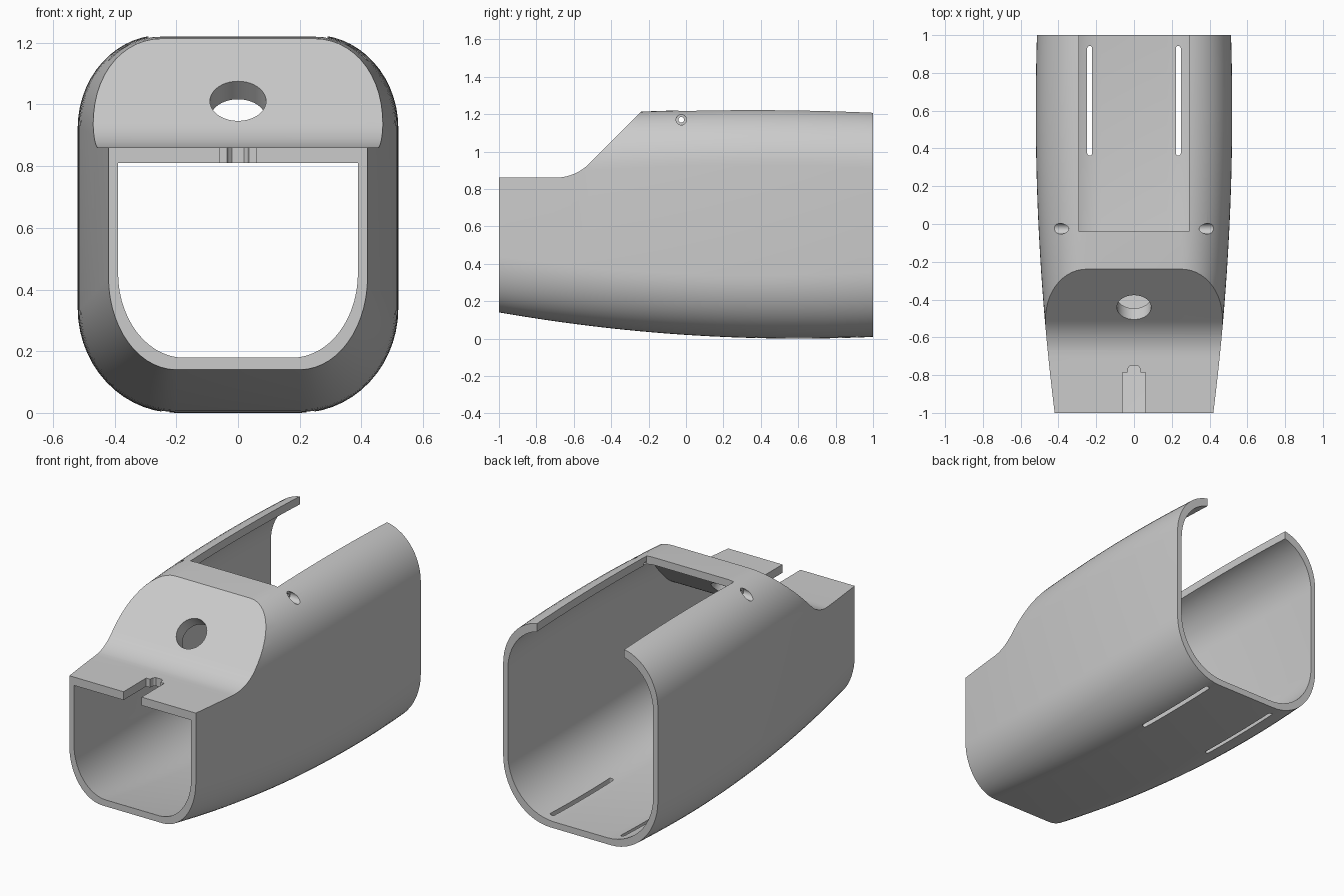
import bpy, bmesh, math
from mathutils import Matrix, Vector

cube = bpy.data.objects.get("Cube")
if cube:
    bpy.data.objects.remove(cube, do_unlink=True)

grey = bpy.data.materials.new("light grey")
grey.use_nodes = True
grey.diffuse_color = (0.6, 0.6, 0.6, 1)
grey.node_tree.nodes["Principled BSDF"].inputs["Base Color"].default_value = (0.6, 0.6, 0.6, 1)


def finish(bm, name):
    bmesh.ops.recalc_face_normals(bm, faces=bm.faces)
    mesh = bpy.data.meshes.new(name)
    bm.to_mesh(mesh)
    bm.free()
    mesh.materials.append(grey)
    obj = bpy.data.objects.new(name, mesh)
    bpy.context.collection.objects.link(obj)
    return obj


def section(y, wall, roof):
    """Rounded outline at depth y, shrunk by the wall thickness."""
    t = (0.6 - y) / 1.6
    w = 0.52 - 0.1 * t * t - wall
    low = 0.14 * t * t + wall * 1.25
    top = 1.225 - 0.012 * ((y - 0.35) / 0.6) ** 2 - roof
    flat_low, flat_top = 0.2 - wall * 0.8, 0.25 - wall * 0.5
    high_low = 0.34 - 0.04 * t - wall * 0.8
    high_top = 0.30 - wall * 0.6
    half = []
    n = 14
    for i in range(n + 1):
        a = math.pi / 2 * i / n
        half.append((flat_low + (w - flat_low) * math.sin(a),
                     low + high_low * (1 - math.cos(a))))
    for i in range(n + 1):
        a = math.pi / 2 * i / n
        half.append((flat_top + (w - flat_top) * math.cos(a),
                     top - high_top * (1 - math.sin(a))))
    outline = half + [(-x, z) for x, z in reversed(half)]
    return [(x, y, z) for x, z in outline]


def loft(name, reach, wall, roof):
    bm = bmesh.new()
    steps = 24
    rings = []
    for i in range(steps + 1):
        y = -reach + 2 * reach * i / steps
        rings.append([bm.verts.new(p) for p in section(y, wall, roof)])
    for a, b in zip(rings, rings[1:]):
        for k in range(len(a)):
            j = (k + 1) % len(a)
            bm.faces.new((a[k], a[j], b[j], b[k]))
    bm.faces.new(rings[0])
    bm.faces.new(rings[-1])
    return finish(bm, name)


def prism(name, points, shift):
    """Close the outline and push it along the shift vector."""
    bm = bmesh.new()
    face = bm.faces.new([bm.verts.new(p) for p in points])
    new = bmesh.ops.extrude_face_region(bm, geom=[face])["geom"]
    bmesh.ops.translate(bm, vec=shift, verts=[v for v in new if isinstance(v, bmesh.types.BMVert)])
    return finish(bm, name)


def cylinder(name, centre, axis, radius, depth):
    bm = bmesh.new()
    turn = Vector(axis).to_track_quat("Z", "Y").to_matrix().to_4x4()
    bmesh.ops.create_cone(bm, cap_ends=True, segments=40, radius1=radius, radius2=radius,
                          depth=depth, matrix=Matrix.Translation(centre) @ turn)
    return finish(bm, name)


def cut(obj, cutter):
    mod = obj.modifiers.new("cut", "BOOLEAN")
    mod.operation = "DIFFERENCE"
    mod.solver = "EXACT"
    mod.object = cutter
    bpy.context.view_layer.objects.active = obj
    bpy.ops.object.modifier_apply(modifier=mod.name)
    bpy.data.objects.remove(cutter, do_unlink=True)


def nose_cutter(name, start, floor, radius):
    """Everything above a flat nose that sweeps up into a 45 degree ramp."""
    profile = [(-1.2, floor)]
    for i in range(13):
        a = math.pi / 4 * i / 12
        profile.append((start + radius * math.sin(a), floor + radius * (1 - math.cos(a))))
    y, z = profile[-1]
    profile += [(y + 1.5 - z, 1.5), (-1.2, 1.5)]
    return prism(name, [(-1, y, z) for y, z in profile], (2, 0, 0))


# Outer body and hollow, each trimmed by its nose ramp
body = loft("tube_housing", 1.0, 0, 0)
cut(body, nose_cutter("outer_ramp", -0.70, 0.86, 0.26))
hollow = loft("hollow", 1.03, 0.031, 0.045)
cut(hollow, nose_cutter("inner_ramp", -0.633, 0.81, 0.26))
cut(body, hollow)

# Open channel along the top
cut(body, prism("top_channel", [(-0.29, -0.04, 0.9), (0.29, -0.04, 0.9),
                                (0.29, 1.1, 0.9), (-0.29, 1.1, 0.9)], (0, 0, 0.5)))

# Round hole square to the ramp
cut(body, cylinder("ramp_hole", (0, -0.44, 1.01), (0, -1, 1), 0.091, 0.4))

# Stepped notch in the nose
half = [(0.06, -1.1), (0.06, -0.785), (0.035, -0.785), (0.03, -0.76), (0.02, -0.75)]
notch = half + [(-x, y) for x, y in reversed(half)]
cut(body, prism("nose_notch", [(x, y, 0.7) for x, y in notch], (0, 0, 0.3)))

for side in (-1, 1):
    # Long round-ended slot in the floor
    slot = []
    for i in range(18):
        a = math.pi * (i % 9) / 8 + (math.pi if i > 8 else 0)
        end = 0.93 if i < 9 else 0.375
        slot.append((side * 0.235 + 0.013 * math.cos(a), end + 0.013 * math.sin(a), -0.1))
    cut(body, prism("floor_slot", slot, (0, 0, 0.3)))
    # Counterbored pin hole in the shoulder
    cut(body, cylinder("pin_hole", (side * 0.4, -0.025, 1.17), (1, 0, 0), 0.015, 0.4))
    cut(body, cylinder("pin_recess", (side * 0.445, -0.025, 1.17), (1, 0, 0), 0.028, 0.2))

# Smooth curves, crisp cut edges
bpy.ops.object.select_all(action="DESELECT")
body.select_set(True)
bpy.context.view_layer.objects.active = body
bpy.ops.object.shade_smooth_by_angle(angle=math.radians(30))
